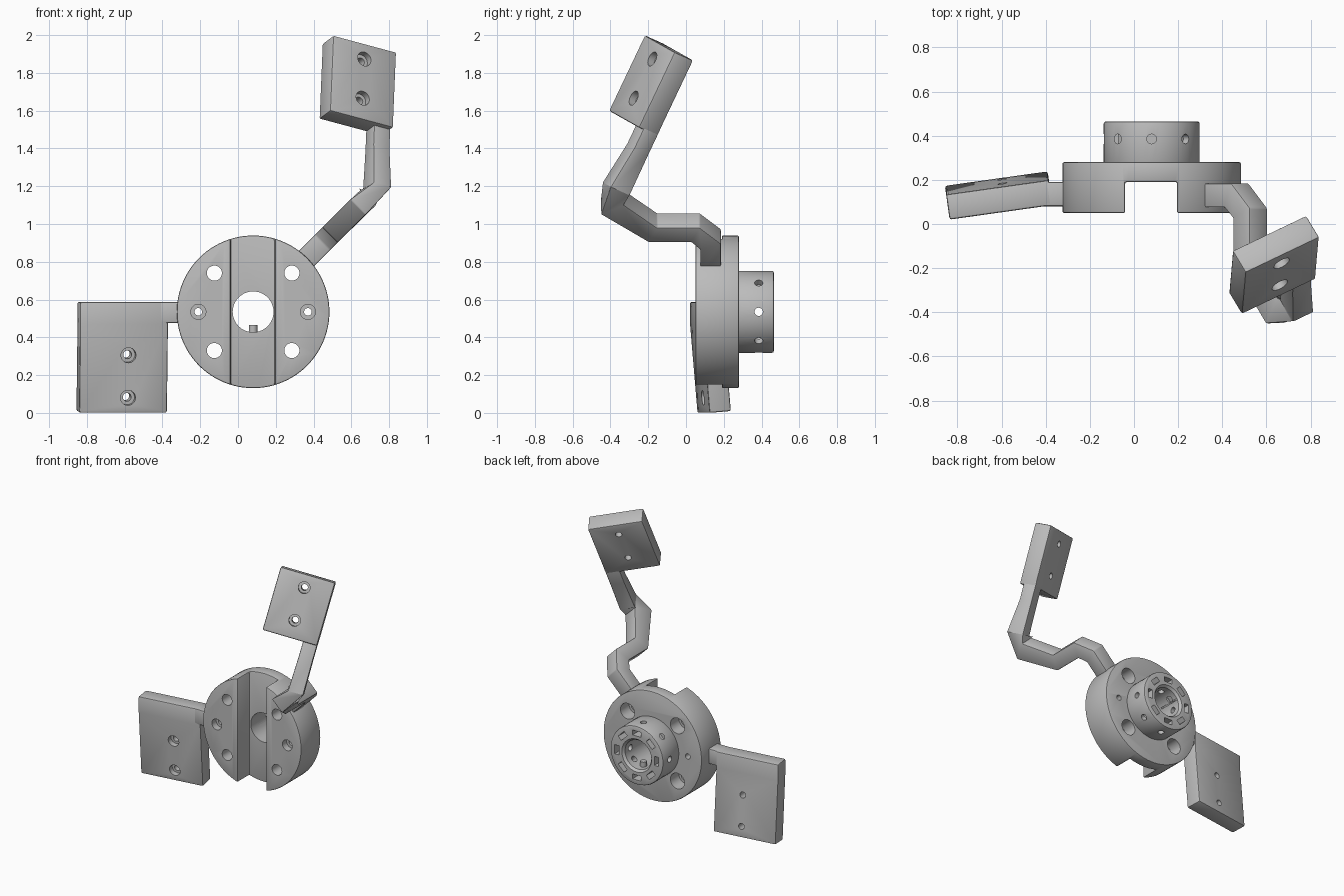
import bpy, bmesh
from math import cos, sin, radians, sqrt
from mathutils import Vector as V, Matrix

old = bpy.data.objects.get("Cube")
if old:
    bpy.data.objects.remove(old)

grey = bpy.data.materials.new("plain grey")
grey.use_nodes = True
grey.diffuse_color = (0.5, 0.5, 0.5, 1)
grey.node_tree.nodes["Principled BSDF"].inputs["Base Color"].default_value = (0.5, 0.5, 0.5, 1)


def add_cyl(bm, p, q, r, r2=None, seg=32):
    """Cylinder or cone from point p to point q."""
    p, q = V(p), V(q)
    d = q - p
    m = Matrix.Translation((p + q) / 2) @ d.to_track_quat("Z", "Y").to_matrix().to_4x4()
    bmesh.ops.create_cone(bm, cap_ends=True, segments=seg, radius1=r,
                          radius2=r if r2 is None else r2, depth=d.length, matrix=m)


def add_loft(bm, rings):
    """Closed skin through a list of point rings."""
    rows = [[bm.verts.new(p) for p in ring] for ring in rings]
    n = len(rows[0])
    for a, b in zip(rows, rows[1:]):
        for i in range(n):
            bm.faces.new((a[i], a[(i + 1) % n], b[(i + 1) % n], b[i]))
    bm.faces.new(rows[0])
    bm.faces.new(rows[-1])


def section(c, u, v):
    """Four-cornered ring around c with half axes u and v."""
    c, u, v = V(c), V(u), V(v)
    return [c - u - v, c + u - v, c + u + v, c - u + v]


def add_box(bm, lo, hi):
    c, h = (V(lo) + V(hi)) / 2, (V(hi) - V(lo)) / 2
    add_loft(bm, [section(c + V((0, 0, s * h.z)), (h.x, 0, 0), (0, h.y, 0)) for s in (-1, 1)])


def make(name, bm):
    bmesh.ops.recalc_face_normals(bm, faces=bm.faces[:])
    me = bpy.data.meshes.new(name)
    bm.to_mesh(me)
    bm.free()
    ob = bpy.data.objects.new(name, me)
    bpy.context.collection.objects.link(ob)
    me.materials.append(grey)
    return ob


def bake(ob):
    """Apply the modifiers of ob."""
    dg = bpy.context.evaluated_depsgraph_get()
    me = bpy.data.meshes.new_from_object(ob.evaluated_get(dg))
    ob.modifiers.clear()
    ob.data = me


def bevel(ob, width=0.01):
    m = ob.modifiers.new("edge bevel", "BEVEL")
    m.width, m.segments, m.limit_method, m.angle_limit = width, 2, "ANGLE", radians(35)
    bake(ob)


def cut(ob, bm):
    tool = make("cutter", bm)
    tool.hide_render = True
    m = ob.modifiers.new("cut", "BOOLEAN")
    m.operation, m.solver, m.object, m.use_self = "DIFFERENCE", "EXACT", tool, True
    bake(ob)
    bpy.data.objects.remove(tool)


CX, CZ = 0.08, 0.535
FRONT, BACK, HUB_BACK = 0.05, 0.28, 0.465


def at(dx, y, dz):
    return V((CX + dx, y, CZ + dz))


# Slotted disc with bolt holes
bm = bmesh.new()
add_cyl(bm, at(0, FRONT, 0), at(0, BACK, 0), 0.404, seg=96)
disc = make("slotted_disc", bm)
bm = bmesh.new()
add_box(bm, (-0.04, -0.1, 0), (0.195, 0.19, 1.1))
cut(disc, bm)
bevel(disc)
bm = bmesh.new()
add_cyl(bm, at(0, 0, 0), at(0, 0.5, 0), 0.108, seg=64)
cut(disc, bm)
bm, wide = bmesh.new(), bmesh.new()
for sx in (-1, 1):
    for sz in (-1, 1):
        x, z = sx * 0.205, sz * 0.205
        add_cyl(bm, at(x, 0, z), at(x, 0.4, z), 0.04)
        add_cyl(wide, at(x, 0.18, z), at(x, 0.4, z), 0.058)
    x = sx * 0.29
    add_cyl(bm, at(x, 0, 0), at(x, 0.4, 0), 0.02)
    add_cyl(wide, at(x, 0, 0), at(x, 0.1, 0), 0.04)
cut(disc, bm)
cut(disc, wide)

# Hub with radial screw holes and nut pockets
bm = bmesh.new()
add_cyl(bm, at(0, 0.27, 0), at(0, HUB_BACK, 0), 0.217, seg=72)
hub = make("hub", bm)
bevel(hub)
bm = bmesh.new()
add_cyl(bm, at(0, 0.2, 0), at(0, 0.5, 0), 0.108, seg=64)
cut(hub, bm)
bm = bmesh.new()
add_cyl(bm, at(0, 0.445, 0), at(0, 0.475, 0), 0.106, 0.13, seg=64)
cut(hub, bm)
holes, pockets = bmesh.new(), bmesh.new()
for i in range(8):
    a = radians(45 * i)
    d, t = V((cos(a), 0, sin(a))), V((-sin(a), 0, cos(a)))
    o = at(0, 0, 0) + V((0, 0.385, 0))
    add_cyl(holes, o + d * 0.07, o + d * 0.3, 0.022, seg=20)
    add_loft(pockets, [section(at(0, y, 0) + d * 0.163, d * 0.018, t * 0.034) for y in (0.345, 0.5)])
cut(hub, holes)
cut(hub, pockets)

# Side plate, bent below its top band
tilt = radians(8)
S, N = V((cos(tilt), sin(tilt), 0)), V((-sin(tilt), cos(tilt), 0))
corner = V((-0.835, 0.02, 0))


def plate_point(s, n, z):
    return corner + S * s + N * n + V((0, 0, z))


profile = [(0, 0.588), (0, 0.47), (0.04, 0), (0.155, 0.01), (0.115, 0.47), (0.115, 0.588)]
bm = bmesh.new()
add_loft(bm, [[plate_point(s, n, z) for n, z in profile] for s in (0, 0.47)])
side_plate = make("side_plate", bm)
bevel(side_plate)


def screw_holes(ob, spots, axis):
    """Counterbored through holes that start on the front face."""
    thin, head = bmesh.new(), bmesh.new()
    for p in spots:
        add_cyl(thin, p - axis * 0.1, p + axis * 0.25, 0.022)
        add_cyl(head, p - axis * 0.1, p + axis * 0.04, 0.04)
    cut(ob, thin)
    cut(ob, head)


axis = (N + V((0, 0, 0.085))).normalized()
screw_holes(side_plate, [plate_point(0.26, 0.0145, 0.305), plate_point(0.26, 0.033, 0.08)], axis)

# Neck from side plate to disc
bm = bmesh.new()
add_box(bm, (-0.42, 0.08, 0.475), (-0.27, 0.19, 0.588))
neck = make("side_plate_neck", bm)
bevel(neck)

# Raised plate, set at a compound angle
W = V((0.335, 0.16, -0.09))
T = V((-0.06, 0.10, -0.045))
up = W.cross(T).normalized()
top = V((0.505, -0.22, 2.0))
mid = top + W / 2 + T / 2
bm = bmesh.new()
add_loft(bm, [section(mid - up * t, W / 2, T / 2) for t in (0, 0.443)])
raised_plate = make("raised_plate", bm)
bevel(raised_plate)
screw_holes(raised_plate, [top + W / 2 - up * t for t in (0.09, 0.32)], T.normalized())

# Bent arm from disc to raised plate
k = 1 / sqrt(2)
R, Y, tan = V((k, 0, k)), V((0, 1, 0)), V((k, 0, -k)) * 0.057
rings = []
for r, y, vr, vy in [(0.35, 0.13, 0, 1), (0.543, 0.13, 0.41, 1),
                     (0.63, 0.05, 1, 0.41), (0.63, -0.175, 1, 0.41)]:
    rings.append(section(at(0, y, 0) + R * r, tan, (R * vr + Y * vy) * 0.054))
rings.append(section((0.663, -0.39, 1.115), tan, (0.027, 0.06, 0.025)))
Wn, Tn = W.normalized(), T.normalized()
base = top + W - Wn * 0.05 + T / 2
rings.append(section(base - up * 0.79, Wn * 0.053, Tn * 0.0625))
for t in (0.55, 0.4):
    rings.append(section(base - up * t + Tn * 0.015, Wn * 0.049, Tn * 0.047))
bm = bmesh.new()
add_loft(bm, rings)
arm = make("bent_arm", bm)
bevel(arm, 0.006)

# Smooth round walls, keep edges sharp
for ob in (disc, hub, side_plate, neck, raised_plate, arm):
    bpy.ops.object.select_all(action="DESELECT")
    ob.select_set(True)
    bpy.context.view_layer.objects.active = ob
    bpy.ops.object.shade_smooth_by_angle(angle=radians(30))
